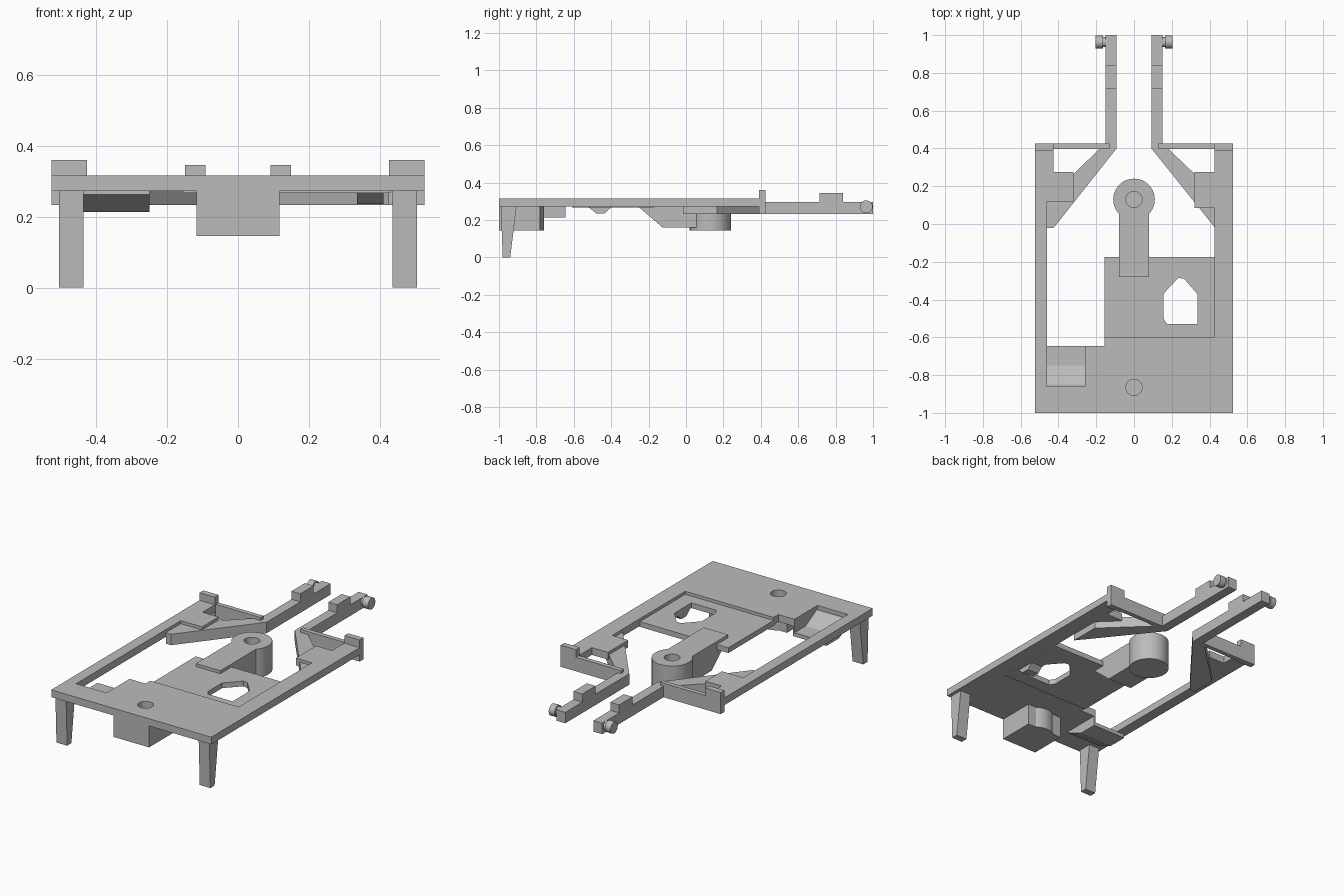
import bpy, bmesh
from math import sin, cos, radians, pi
from mathutils import Vector

if "Cube" in bpy.data.objects:
    bpy.data.objects.remove(bpy.data.objects["Cube"], do_unlink=True)

grey = bpy.data.materials.new("plain_grey")
grey.use_nodes = True
grey.diffuse_color = (0.5, 0.5, 0.5, 1)
grey.node_tree.nodes["Principled BSDF"].inputs["Base Color"].default_value = (0.5, 0.5, 0.5, 1)

TOP, UNDER = 0.315, 0.272
AXES = {"z": lambda a, b, h: (a, b, h), "x": lambda a, b, h: (h, a, b)}


def prism(name, outline, low, high, axis="z", smooth=False):
    """Extrude a 2D outline along an axis."""
    place = AXES[axis]
    bm = bmesh.new()
    face = bm.faces.new([bm.verts.new(place(a, b, low)) for a, b in outline])
    out = bmesh.ops.extrude_face_region(bm, geom=[face])
    shift = Vector(place(0, 0, high - low))
    bmesh.ops.translate(bm, vec=shift, verts=[v for v in out["geom"] if isinstance(v, bmesh.types.BMVert)])
    bmesh.ops.recalc_face_normals(bm, faces=bm.faces)
    mesh = bpy.data.meshes.new(name)
    bm.to_mesh(mesh)
    bm.free()
    mesh.materials.append(grey)
    obj = bpy.data.objects.new(name, mesh)
    bpy.context.collection.objects.link(obj)
    if smooth:
        bpy.ops.object.select_all(action="DESELECT")
        obj.select_set(True)
        bpy.context.view_layer.objects.active = obj
        bpy.ops.object.shade_smooth_by_angle(angle=radians(30))
    return obj


def rect(a0, a1, b0, b1):
    return [(a0, b0), (a1, b0), (a1, b1), (a0, b1)]


def arc(ca, cb, r, start=0, end=360, n=40):
    steps = n if end - start == 360 else n + 1
    angles = [radians(start + (end - start) * i / n) for i in range(steps)]
    return [(ca + r * cos(t), cb + r * sin(t)) for t in angles]


def cut(obj, cutter):
    mod = obj.modifiers.new("cut", "BOOLEAN")
    mod.operation = "DIFFERENCE"
    mod.solver = "EXACT"
    mod.object = cutter
    bpy.context.view_layer.objects.active = obj
    bpy.ops.object.modifier_apply(modifier=mod.name)


def hole(y, *targets):
    cutter = prism("hole_cutter", arc(0, y, 0.043, n=32), 0.2, 0.4)
    for target in targets:
        cut(target, cutter)
    bpy.data.objects.remove(cutter, do_unlink=True)


# Base plate with side rails, rear shelves and the pocket notch
plate = prism("base_plate", [
    (-.525, -1), (.525, -1), (.525, .425), (.425, .425), (.425, .275), (.32, .275),
    (.32, .085), (.425, .085), (.425, -.6), (-.155, -.6), (-.155, -.645), (-.26, -.645),
    (-.26, -.86), (-.46, -.86), (-.46, .12), (-.32, .12), (-.32, .275), (-.425, .275),
    (-.425, .425), (-.525, .425)], UNDER, TOP)

# Lowered panel with a house-shaped window
panel = prism("lowered_panel", rect(-.155, .43, -.61, -.175), .266, .297)
window = prism("window_cutter", [
    (.155, -.5), (.175, -.53), (.335, -.53), (.335, -.37), (.265, -.29),
    (.235, -.285), (.155, -.37)], .2, .4)
cut(panel, window)
bpy.data.objects.remove(window, do_unlink=True)

# Front block with a rounded back
block = prism("front_block", [(-.117, -.78), (-.117, -1), (.117, -1), (.117, -.78)]
              + arc(0, -.865, .107, 54, 126, 16), .145, UNDER, smooth=True)
hole(-.865, plate, block)

# Rear boss and its sloped stem
boss = prism("rear_boss", arc(0, .13, .11), .145, TOP, smooth=True)
hole(.13, boss)
prism("boss_stem", [(-.28, TOP), (-.28, .29), (-.255, UNDER), (-.125, .16), (.06, .16), (.06, TOP)],
      -.08, .08, "x")

# Sloped pocket floor and side wall
prism("pocket_floor", [(-.87, .29), (-.87, .262), (-.76, .213), (-.645, .213), (-.645, .235),
                       (-.75, .235), (-.85, .29)], -.47, -.25, "x")
prism("pocket_wall", [(-.86, UNDER), (-.76, .213), (-.645, .213), (-.645, UNDER)], -.26, -.25, "x")

# Small catch under the panel
prism("under_catch", [(-.525, UNDER), (-.48, .236), (-.435, .236), (-.395, UNDER)], .335, .41, "x")

# Mirrored parts: legs, tabs, rear bars, braces, arms, pins
for side, s in (("left", 1), ("right", -1)):
    def both(points):
        return [(s * a, b) for a, b in points]

    prism(side + "_leg", [(-.99, .28), (-.98, 0), (-.94, 0), (-.905, .28)], s * .435, s * .505, "x")
    prism(side + "_rear_tab", both(rect(.425, .525, .39, .425)), .232, .36)
    prism(side + "_rear_bar", both(rect(.13, .43, .398, .425)), .232, TOP)
    end = [(.425, .165), (.425, -.015)] if s > 0 else [(.46, .13), (.46, -.02), (.425, -.02)]
    prism(side + "_brace", both([(.092, .4), (.18, .4)] + end), .232, .297)
    prism(side + "_arm", both(rect(.092, .15, .4, 1)), .232, .297)
    prism(side + "_arm_block", both(rect(.092, .15, .715, .84)), .29, .345)
    prism(side + "_pin", arc(.963, .271, .026, n=24), s * .145, s * .175, "x", True)
    prism(side + "_pin_head", arc(.963, .271, .034, n=24), s * .165, s * .203, "x", True)
